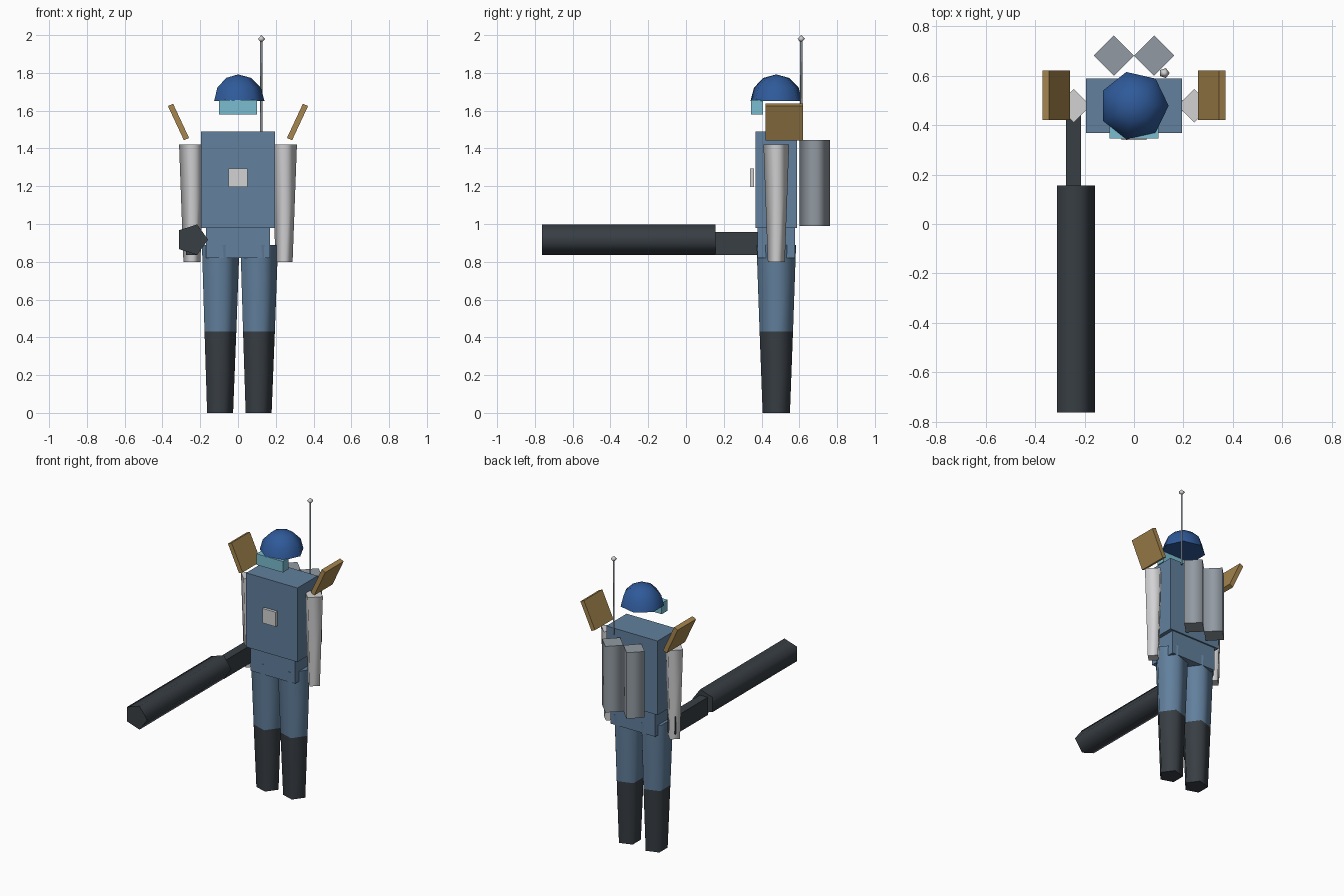
import bpy, bmesh
from math import cos, sin, pi, radians
from mathutils import Matrix, Vector

cube = bpy.data.objects.get("Cube")
if cube:
    bpy.data.objects.remove(cube, do_unlink=True)

BODY_Y = 0.478


def linear(c):
    return c / 12.92 if c <= 0.04045 else ((c + 0.055) / 1.055) ** 2.4


def material(name, hex_code):
    rgb = [linear(int(hex_code[i:i + 2], 16) / 255) for i in range(0, 6, 2)]
    mat = bpy.data.materials.new(name)
    mat.use_nodes = True
    mat.diffuse_color = (*rgb, 1)
    bsdf = mat.node_tree.nodes["Principled BSDF"]
    bsdf.inputs["Base Color"].default_value = (*rgb, 1)
    bsdf.inputs["Roughness"].default_value = 0.8
    return mat


CLOTH = material("slate_blue", "62809D")
DARK = material("charcoal", "383E44")
PALE = material("pale_grey", "D2D2D4")
STEEL = material("steel_grey", "929AA2")
NAVY = material("navy_blue", "2F5A9A")
CYAN = material("visor_cyan", "7ABCD0")
BRASS = material("brass_brown", "A6864E")


def finish(name, bm, mat):
    bmesh.ops.recalc_face_normals(bm, faces=bm.faces)
    mesh = bpy.data.meshes.new(name)
    bm.to_mesh(mesh)
    bm.free()
    mesh.materials.append(mat)
    obj = bpy.data.objects.new(name, mesh)
    bpy.context.collection.objects.link(obj)
    return obj


def box(name, mat, center, size, tilt=0):
    """Box of a given size, tilted about the y axis."""
    bm = bmesh.new()
    place = Matrix.Translation(center) @ Matrix.Rotation(tilt, 4, 'Y')
    bmesh.ops.create_cube(bm, size=1, matrix=place @ Matrix.Diagonal((*size, 1)))
    return finish(name, bm, mat)


def lathe(name, mat, sides, profile, origin, turn=Matrix()):
    """Spin (radius, height) rings round z, first corner on +x; smooth sides, flat caps."""
    bm = bmesh.new()
    rings = []
    for r, h in profile:
        count = sides if r > 0 else 1
        angles = [2 * pi * i / sides for i in range(count)]
        rings.append([bm.verts.new((r * cos(a), r * sin(a), h)) for a in angles])
    for low, high in zip(rings, rings[1:]):
        for i in range(sides):
            j = (i + 1) % sides
            corners = [low[i % len(low)], low[j % len(low)],
                       high[j % len(high)], high[i % len(high)]]
            bm.faces.new(list(dict.fromkeys(corners))).smooth = True
    for ring in (rings[0], rings[-1]):
        if len(ring) > 1:
            bm.faces.new(ring)
    bm.transform(Matrix.Translation(origin) @ turn)
    return finish(name, bm, mat)


# Trunk
box("torso", CLOTH, (0, BODY_Y, 1.235), (0.39, 0.22, 0.51))
box("pelvis", CLOTH, (0, BODY_Y, 0.905), (0.34, 0.2, 0.17))
box("chest_badge", PALE, (0, 0.349, 1.245), (0.1, 0.02, 0.1))

# Limbs, shoulder panels and back tanks
for side, s in (("left", 1), ("right", -1)):
    leg = (s * 0.102, BODY_Y, 0)
    lathe(side + "_boot", DARK, 5, [(0.076, 0), (0.093, 0.43)], leg)
    lathe(side + "_leg", CLOTH, 5, [(0.093, 0.43), (0.11, 0.89)], leg)
    lathe(side + "_arm", PALE, 4, [(0.045, 0.8), (0.068, 1.42)], (s * 0.244, BODY_Y, 0))
    box(side + "_shoulder_panel", BRASS, (s * 0.315, 0.52, 1.54),
        (0.03, 0.2, 0.2), s * radians(25))
    lathe(side + "_back_tank", STEEL, 4, [(0.081, 0.99), (0.081, 1.445)],
          (s * 0.081, 0.681, 0))

# Helmet dome and visor
dome = [(0.14 * cos(pi * k / 6), 0.14 * sin(pi * k / 6)) for k in range(3)] + [(0, 0.14)]
lathe("helmet", NAVY, 7, dome, (0, BODY_Y, 1.652))
box("visor", CYAN, (0, 0.376, 1.618), (0.2, 0.062, 0.076))

# Antenna
lathe("antenna_rod", STEEL, 4, [(0.007, 1.46), (0.007, 1.97)], (0.123, 0.61, 0))
lathe("antenna_tip", PALE, 5, [(0, -0.021), (0.021, 0), (0, 0.02)], (0.123, 0.61, 1.98))

# Held launcher: grip box and five-sided barrel pointing forward
box("launcher_grip", DARK, (-0.244, 0.328, 0.897), (0.06, 0.354, 0.122))
lathe("launcher_barrel", DARK, 5, [(0.085, 0), (0.085, 0.917)],
      (-0.243, 0.155, 0.917), Matrix.Rotation(radians(90), 4, 'X'))
